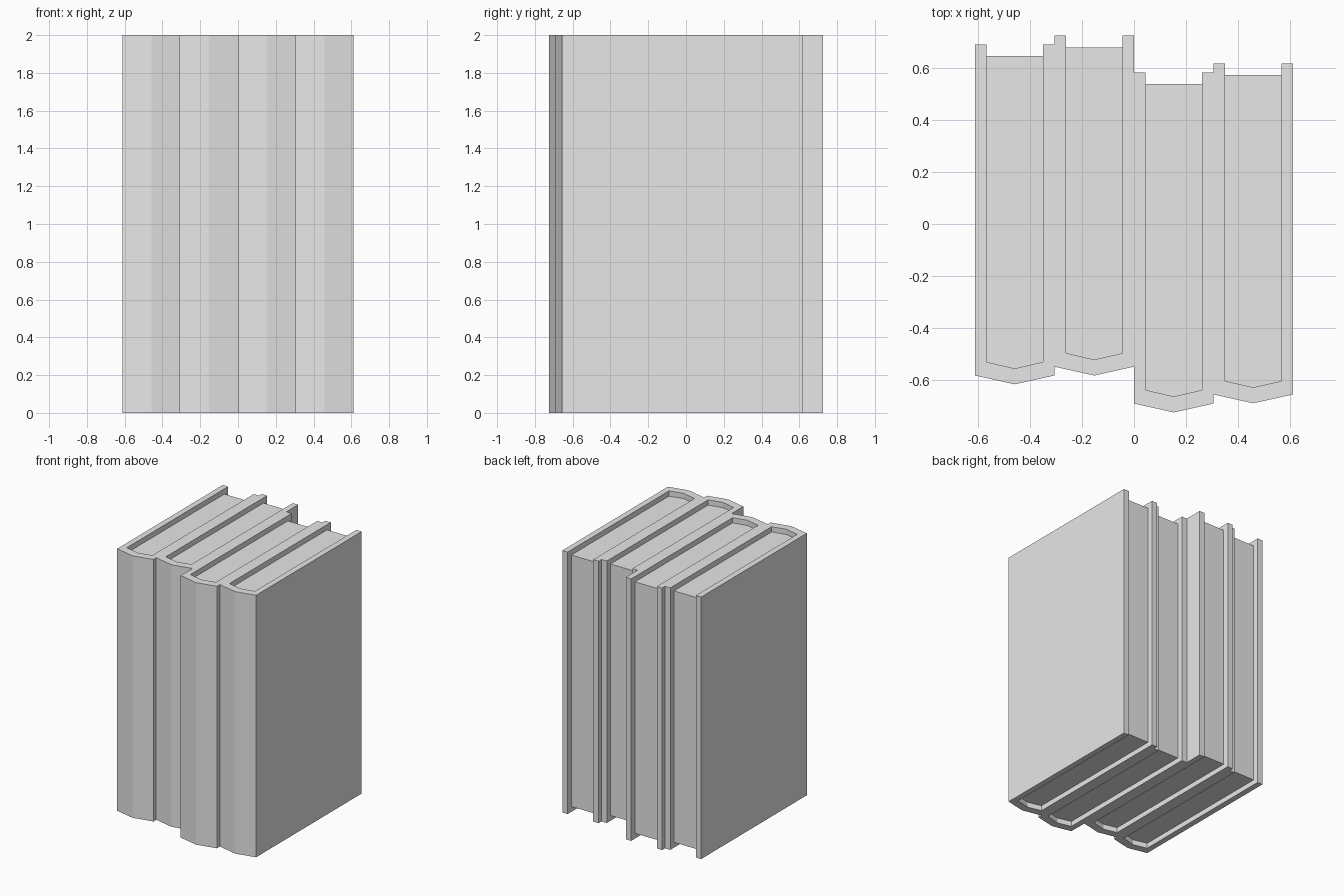
import bpy
import bmesh

if "Cube" in bpy.data.objects:
    bpy.data.objects.remove(bpy.data.objects["Cube"], do_unlink=True)

HEIGHT, WIDTH, DEPTH = 2.0, 0.306, 1.308
BOARD = 0.045      # cover board thickness
INSET = 0.04       # pages set back from top and bottom
HALF, INNER = WIDTH / 2, WIDTH / 2 - BOARD

grey = bpy.data.materials.new("light_grey")
grey.use_nodes = True
colour = (0.8, 0.8, 0.8, 1)
grey.diffuse_color = colour
grey.node_tree.nodes["Principled BSDF"].inputs["Base Color"].default_value = colour


def extrude_profile(name, outline, bottom, top, location):
    """Extrude a counter-clockwise plan outline upward."""
    bm = bmesh.new()
    base = bm.faces.new([bm.verts.new((x, y, bottom)) for x, y in outline])
    side = bmesh.ops.extrude_face_region(bm, geom=[base], use_keep_orig=True)
    verts = [v for v in side["geom"] if isinstance(v, bmesh.types.BMVert)]
    bmesh.ops.translate(bm, verts=verts, vec=(0, 0, top - bottom))
    bmesh.ops.recalc_face_normals(bm, faces=bm.faces)
    mesh = bpy.data.meshes.new(name)
    bm.to_mesh(mesh)
    bm.free()
    mesh.materials.append(grey)
    obj = bpy.data.objects.new(name, mesh)
    obj.location = location
    bpy.context.collection.objects.link(obj)
    return obj


# Pointed spine, measured back from its tip at y = 0
spine_edge, page_tip, page_edge = 0.034, 0.061, 0.086
inside = [(-INNER, page_edge), (0, page_tip), (INNER, page_edge)]
cover = [(-HALF, DEPTH), (-HALF, spine_edge), (0, 0), (HALF, spine_edge),
         (HALF, DEPTH), (INNER, DEPTH), *reversed(inside), (-INNER, DEPTH)]
page_back = DEPTH - BOARD
pages = [*inside, (INNER, page_back), (-INNER, page_back)]

# Four books side by side, each pushed in by a different amount
for i, tip in enumerate((-0.617, -0.583, -0.725, -0.690)):
    place = ((i - 1.5) * WIDTH, tip, 0)
    extrude_profile(f"book_cover_{i + 1}", cover, 0, HEIGHT, place)
    extrude_profile(f"book_pages_{i + 1}", pages, INSET, HEIGHT - INSET, place)
